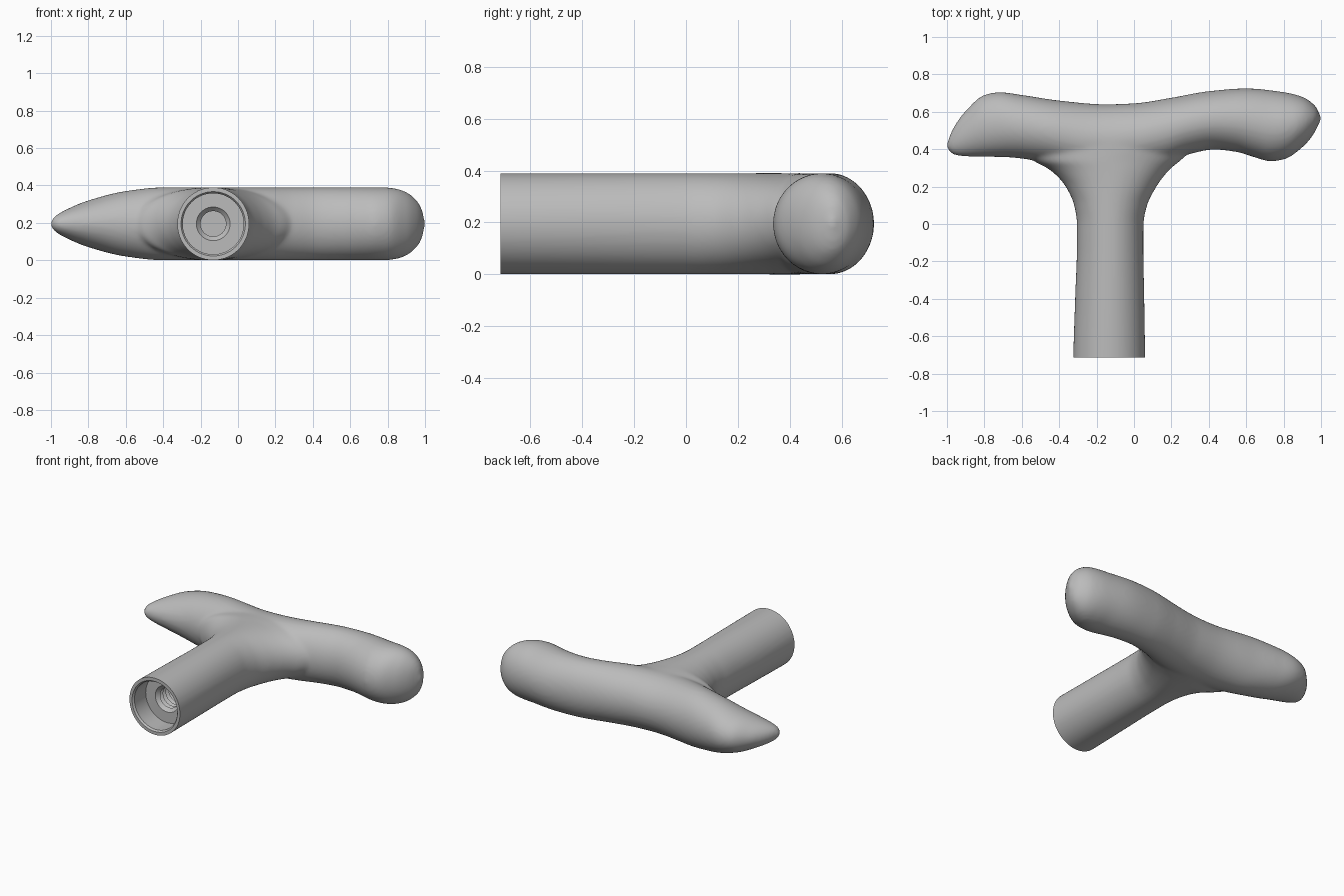
import bpy, bmesh, math
from mathutils import Vector

cube = bpy.data.objects.get("Cube")
if cube:
    bpy.data.objects.remove(cube)

R = 0.195  # half thickness, also the height of the axis


def curve(points, t):
    """Smooth monotone interpolation through sorted (t, value) points."""
    n = len(points)
    slopes = [(points[i + 1][1] - points[i][1]) / (points[i + 1][0] - points[i][0])
              for i in range(n - 1)]
    tans = [slopes[0]]
    for a, b in zip(slopes, slopes[1:]):
        tans.append(2 * a * b / (a + b) if a * b > 0 else 0)
    tans.append(slopes[-1])
    i = 0
    while i < n - 2 and t > points[i + 1][0]:
        i += 1
    (t0, v0), (t1, v1) = points[i], points[i + 1]
    h = t1 - t0
    s = min(max((t - t0) / h, 0), 1)
    return (v0 * (1 + 2 * s) * (1 - s) ** 2 + tans[i] * h * s * (1 - s) ** 2
            + v1 * s * s * (3 - 2 * s) - tans[i + 1] * h * s * s * (1 - s))


def loft(bm, rings):
    """Skin a list of point rings and cap both ends."""
    loops = [[bm.verts.new(p) for p in ring] for ring in rings]
    count = len(loops[0])
    for a, b in zip(loops, loops[1:]):
        for i in range(count):
            j = (i + 1) % count
            bm.faces.new((a[i], a[j], b[j], b[i]))
    bm.faces.new(loops[0][::-1])
    bm.faces.new(loops[-1])


def make_object(name, bm):
    bmesh.ops.recalc_face_normals(bm, faces=bm.faces[:])
    mesh = bpy.data.meshes.new(name)
    bm.to_mesh(mesh)
    bm.free()
    obj = bpy.data.objects.new(name, mesh)
    bpy.context.collection.objects.link(obj)
    return obj


ANGLES = [2 * math.pi * i / 64 for i in range(64)]

# Grip outline: back edge, front edge and half thickness along x
back = [(-1, .43), (-.98, .485), (-.95, .54), (-.9, .605), (-.8, .69), (-.72, .705),
        (-.6, .69), (-.4, .66), (-.15, .64), (0, .645), (.2, .675), (.4, .71),
        (.6, .725), (.8, .705), (.9, .68), (.97, .63), (1, .57)]
front = [(-1, .41), (-.98, .38), (-.95, .367), (-.9, .361), (-.7, .358), (-.5, .335),
         (-.15, .25), (.15, .32), (.3, .375), (.43, .398), (.55, .385), (.65, .355),
         (.73, .335), (.8, .345), (.9, .41), (.96, .48), (1, .56)]
thick = [(-1, .015), (-.98, .04), (-.9, .085), (-.8, .125), (-.6, .175), (-.4, R),
         (.78, R), (.85, .187), (.9, .169), (.95, .13), (.98, .085), (1, .01)]

bm = bmesh.new()
rings = []
for k in range(121):
    x = -math.cos(math.pi * k / 120)
    lo, hi, h = curve(front, x), curve(back, x), curve(thick, x)
    rings.append([(x, (lo + hi) / 2 + (hi - lo) / 2 * math.cos(a), R + h * math.sin(a))
                  for a in ANGLES])
loft(bm, rings)

# Stem flaring into the grip: left and right edges along y
side_a = [(-.8, -.326), (-.72, -.325), (-.4, -.315), (-.1, -.305), (0, -.305), (.1, -.32),
          (.2, -.365), (.25, -.405), (.3, -.465), (.34, -.54), (.45, -.6)]
side_b = [(-.8, .061), (-.72, .06), (-.4, .055), (-.1, .05), (0, .051), (.1, .07),
          (.2, .12), (.25, .155), (.3, .2), (.34, .25), (.45, .36)]
rings = []
for k in range(81):
    y = -.8 + 1.25 * k / 80
    lo, hi = curve(side_a, y), curve(side_b, y)
    rings.append([((lo + hi) / 2 + (hi - lo) / 2 * math.cos(a), y, R + R * math.sin(a))
                  for a in ANGLES])
loft(bm, rings)
handle = make_object("handle", bm)

# Fuse grip and stem into one smooth skin
remesh = handle.modifiers.new("fuse", 'REMESH')
remesh.mode = 'VOXEL'
remesh.voxel_size = 0.012
remesh.use_smooth_shade = True
smooth = handle.modifiers.new("blend", 'SMOOTH')
smooth.factor = 0.5
smooth.iterations = 8

# Cutter for the flat stem end, socket recess and threaded hole
AXIS = Vector((-.1325, 0, R))
END, FLOOR, DEPTH = -.715, -.58, -.28
profile = [(0, -1), (.4, -1), (.4, END), (.172, END), (.163, END + .012),
           (.163, FLOOR), (.09, FLOOR), (.085, FLOOR + .006)]
turns = 9
pitch = (DEPTH - FLOOR - .02) / turns
for k in range(turns):
    y = FLOOR + .01 + k * pitch
    profile += [(.068, y + pitch * .4), (.085, y + pitch * .9)]
profile += [(.068, DEPTH), (0, DEPTH)]
bm = bmesh.new()
loft(bm, [[AXIS + Vector((max(r, .001) * math.cos(a), y, max(r, .001) * math.sin(a)))
           for a in ANGLES] for r, y in profile])
cutter = make_object("socket_cutter", bm)
cutter.hide_render = True

cut = handle.modifiers.new("socket", 'BOOLEAN')
cut.operation = 'DIFFERENCE'
cut.solver = 'EXACT'
cut.object = cutter

# Apply modifiers and shade
bpy.ops.object.select_all(action='DESELECT')
handle.select_set(True)
bpy.context.view_layer.objects.active = handle
bpy.ops.object.convert(target='MESH')
bpy.data.objects.remove(cutter)
bpy.ops.object.shade_smooth_by_angle(angle=math.radians(35))

# Plain grey material
grey = bpy.data.materials.new("plain_grey")
grey.use_nodes = True
color = (.5, .5, .5, 1)
grey.diffuse_color = color
grey.node_tree.nodes["Principled BSDF"].inputs["Base Color"].default_value = color
handle.data.materials.clear()
handle.data.materials.append(grey)
